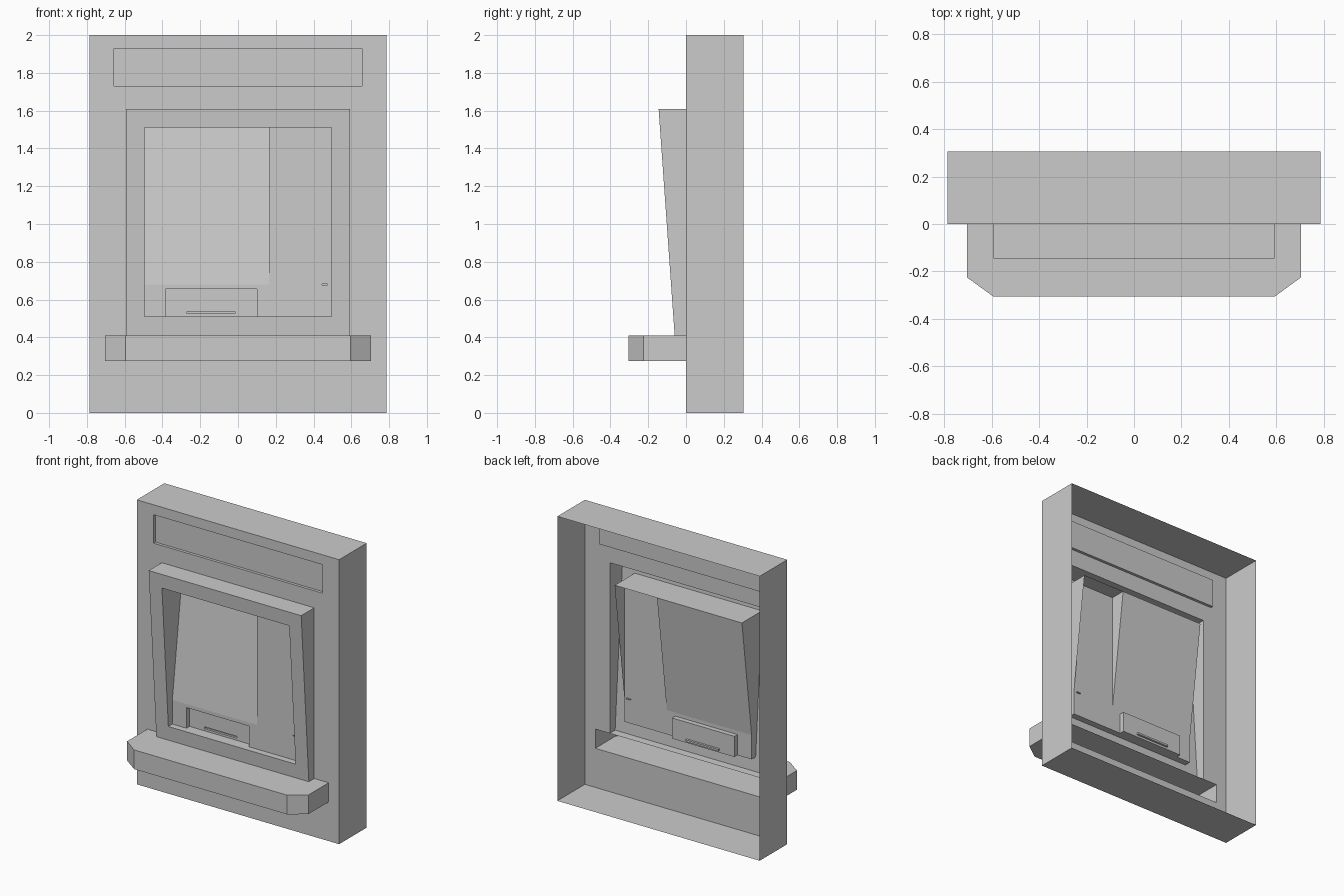
import bpy
import bmesh

cube = bpy.data.objects.get("Cube")
if cube:
    bpy.data.objects.remove(cube, do_unlink=True)

grey = bpy.data.materials.new("light_grey")
grey.use_nodes = True
GREY = (0.6, 0.6, 0.6, 1)
grey.diffuse_color = GREY
grey.node_tree.nodes["Principled BSDF"].inputs["Base Color"].default_value = GREY


def finish(name, bm):
    mesh = bpy.data.meshes.new(name)
    bm.to_mesh(mesh)
    bm.free()
    mesh.materials.append(grey)
    obj = bpy.data.objects.new(name, mesh)
    bpy.context.collection.objects.link(obj)
    return obj


def loft(name, loops, cap=False):
    """Bridge closed loops of equal length, optionally closing the last one."""
    bm = bmesh.new()
    rows = [[bm.verts.new(p) for p in loop] for loop in loops]
    for a, b in zip(rows, rows[1:]):
        for i in range(len(a)):
            j = (i + 1) % len(a)
            bm.faces.new((a[i], a[j], b[j], b[i]))
    if cap:
        bm.faces.new(rows[-1])
    return finish(name, bm)


def rect(box, depth):
    """Rectangle facing the front; depth is a number or a function of height."""
    x0, x1, z0, z1 = box
    y = depth if callable(depth) else (lambda z: depth)
    return [(x, y(z), z) for x, z in ((x0, z0), (x1, z0), (x1, z1), (x0, z1))]


def sheet(name, box, y, holes):
    """Flat upright sheet with rectangular openings."""
    boxes = [box] + holes
    xs = sorted({v for b in boxes for v in b[:2]})
    zs = sorted({v for b in boxes for v in b[2:]})
    bm = bmesh.new()
    for x0, x1 in zip(xs, xs[1:]):
        for z0, z1 in zip(zs, zs[1:]):
            cx, cz = (x0 + x1) / 2, (z0 + z1) / 2
            if not any(h[0] < cx < h[1] and h[2] < cz < h[3] for h in holes):
                bm.faces.new([bm.verts.new(p) for p in rect((x0, x1, z0, z1), y)])
    bmesh.ops.remove_doubles(bm, verts=bm.verts, dist=0.0001)
    return finish(name, bm)


# Main outlines: left, right, bottom, top
BODY = (-0.787, 0.787, 0, 2)
SIGN = (-0.657, 0.657, 1.73, 1.93)
FRAME = (-0.593, 0.593, 0.41, 1.61)
OPENING = (-0.495, 0.495, 0.51, 1.51)
SHELF = (-0.705, 0.705, 0.275, 0.41)
SCREEN = (-0.495, 0.165, 0.68, 1.51)
CARD = (-0.385, 0.1, 0.51, 0.655)
SLOT = (-0.27, -0.015, 0.525, 0.538)
SLIT = (0.445, 0.475, 0.677, 0.683)
PANEL_Y = -0.022
CARD_Y = 0.012


def frame_y(z):
    return -0.06 - 0.085 * (z - 0.41) / 1.2


def screen_y(z):
    return PANEL_Y + max(0, z - 0.68) * 0.13


# Open-backed housing
sheet("front_plate", BODY, 0, [SIGN, FRAME, SHELF])
loft("housing_walls", [rect(BODY, 0), rect(BODY, 0.305)])

# Shallow sign recess
loft("sign_recess", [rect(SIGN, 0), rect(SIGN, 0.02)], cap=True)

# Sloping surround
loft("surround", [rect(FRAME, 0), rect(FRAME, frame_y), rect(OPENING, frame_y)])

# Recess walls, bent where the screen meets the lower panel
x0, x1, z0, z1 = OPENING
outline = ((x0, z0), (x1, z0), (x1, 0.68), (x1, z1), (x0, z1), (x0, 0.68))
loft("recess_walls", [[(x, y(z), z) for x, z in outline] for y in (frame_y, screen_y)])

# Tilted screen with the wedge-shaped cheek beside it
loft("screen", [rect(SCREEN, screen_y)], cap=True)
edge = SCREEN[1]
loft("screen_cheek", [[(edge, PANEL_Y, 0.68), (edge, PANEL_Y, z1),
                       (edge, screen_y(z1), z1)]], cap=True)

# Control panel beside and below the screen
sheet("control_panel", OPENING, PANEL_Y, [SCREEN, CARD, SLIT])
loft("panel_slit", [rect(SLIT, PANEL_Y), rect(SLIT, PANEL_Y + 0.01)], cap=True)

# Card recess and its slot
loft("card_recess_walls", [rect(CARD, PANEL_Y), rect(CARD, CARD_Y)])
sheet("card_plate", CARD, CARD_Y, [SLOT])
loft("card_slot", [rect(SLOT, CARD_Y), rect(SLOT, CARD_Y + 0.015)], cap=True)

# Hollow shelf with chamfered front corners
plan = ((-0.705, 0), (-0.705, -0.225), (-0.595, -0.305),
        (0.595, -0.305), (0.705, -0.225), (0.705, 0))
bm = bmesh.new()
low, high = [[bm.verts.new((x, y, z)) for x, y in plan] for z in SHELF[2:]]
bm.faces.new(low[::-1])
bm.faces.new(high)
for i in range(len(plan) - 1):
    bm.faces.new((low[i], low[i + 1], high[i + 1], high[i]))
finish("shelf", bm)
